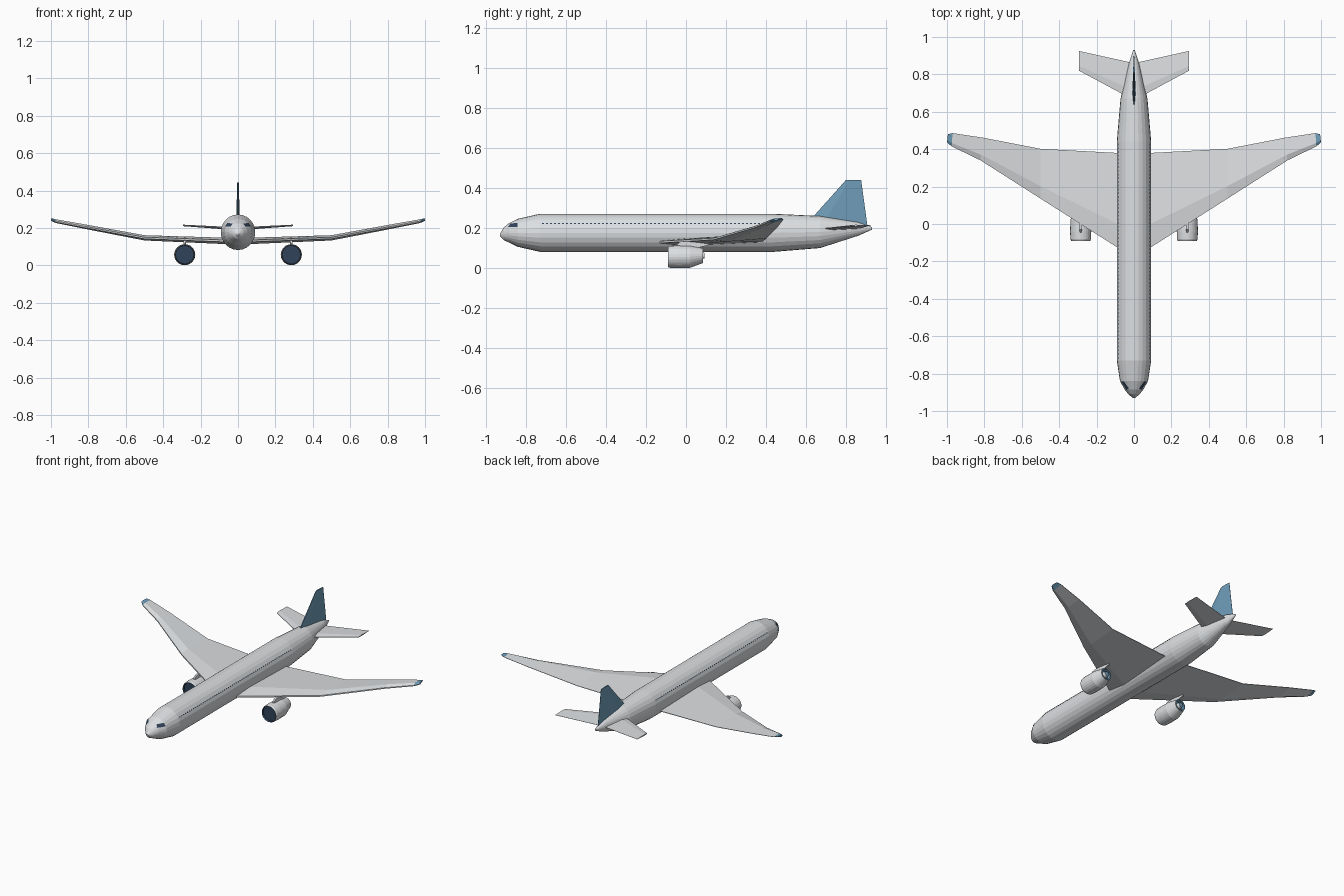
import bpy
import bmesh
from math import sin, cos, pi, sqrt
from mathutils import Vector

old = bpy.data.objects.get("Cube")
if old:
    bpy.data.objects.remove(old, do_unlink=True)


def material(name, r, g, b):
    m = bpy.data.materials.new(name)
    m.use_nodes = True
    m.diffuse_color = (r, g, b, 1)
    m.node_tree.nodes["Principled BSDF"].inputs["Base Color"].default_value = (r, g, b, 1)
    return m


WHITE = material("pale grey paint", 0.72, 0.74, 0.76)
BLUE = material("blue paint", 0.16, 0.34, 0.49)
NAVY = material("dark navy", 0.03, 0.055, 0.1)
PALETTE = [WHITE, BLUE, NAVY]


def finish(name, bm, mirror=False):
    mesh = bpy.data.meshes.new(name)
    bm.to_mesh(mesh)
    bm.free()
    for m in PALETTE:
        mesh.materials.append(m)
    obj = bpy.data.objects.new(name, mesh)
    bpy.context.collection.objects.link(obj)
    if mirror:
        obj.modifiers.new("mirror", "MIRROR").use_mirror_merge = False
    return obj


def loft(name, rings, colours, mirror=False):
    """Skin between rings; colours holds one index per span, then the end cap."""
    bm = bmesh.new()
    loops = [[bm.verts.new(p) for p in ring] for ring in rings]
    n = len(loops[0])
    for a, b, c in zip(loops, loops[1:], colours):
        for i in range(n):
            j = (i + 1) % n
            bm.faces.new((a[i], a[j], b[j], b[i])).material_index = c
    bm.faces.new(loops[0][::-1]).material_index = colours[0]
    bm.faces.new(loops[-1]).material_index = colours[-1]
    bmesh.ops.recalc_face_normals(bm, faces=bm.faces)
    return finish(name, bm, mirror)


def ellipse(x, y, z, rx, rz, n=24):
    return [(x + rx * cos(2 * pi * i / n), y, z + rz * sin(2 * pi * i / n)) for i in range(n)]


def foil(lead, trail, thick, up=(0, 0, 1)):
    """Blade section with its ridge near the leading edge."""
    lead, trail, up = Vector(lead), Vector(trail), Vector(up) * thick / 2
    ridge = lead.lerp(trail, 0.25)
    return [lead + up * 0.3, ridge + up, trail + up * 0.1,
            trail - up * 0.1, ridge - up, lead - up * 0.3]


# Fuselage stations: y, centre z, half width, half height
BODY = [(-0.93, 0.166, 0.006, 0.006), (-0.91, 0.172, 0.03, 0.032),
        (-0.885, 0.177, 0.05, 0.048), (-0.84, 0.177, 0.075, 0.07),
        (-0.73, 0.177, 0.092, 0.095), (0.44, 0.177, 0.092, 0.095),
        (0.67, 0.181, 0.072, 0.08), (0.86, 0.196, 0.027, 0.034),
        (0.93, 0.199, 0.004, 0.006)]
loft("fuselage", [ellipse(0, *s) for s in BODY], [0] * len(BODY))


def skin(y, z):
    """Point just outside the fuselage at a given y and z."""
    for a, b in zip(BODY, BODY[1:]):
        if a[0] <= y <= b[0]:
            t = (y - a[0]) / (b[0] - a[0])
            zc, rx, rz = [p + (q - p) * t for p, q in zip(a[1:], b[1:])]
            k = min(1, abs(z - zc) / rz)
            return (rx * sqrt(1 - k * k) + 0.0015, y, z + 0.001)


def plate(bm, corners, steps=1):
    """Thin patch laid over the fuselage, corners as (y, z)."""
    c = [Vector(p) for p in corners]
    grid = [[bm.verts.new(skin(*c[0].lerp(c[1], u / steps).lerp(c[3].lerp(c[2], u / steps), v / steps)))
             for u in range(steps + 1)] for v in range(steps + 1)]
    for v in range(steps):
        for u in range(steps):
            f = bm.faces.new((grid[v][u], grid[v][u + 1], grid[v + 1][u + 1], grid[v + 1][u]))
            f.material_index = 2


# Cabin windows
bm = bmesh.new()
for i in range(58):
    y = -0.72 + i * 0.02
    plate(bm, [(y, 0.22), (y + 0.01, 0.22), (y + 0.01, 0.226), (y, 0.226)])
finish("cabin_windows", bm, True)

# Cockpit windows
bm = bmesh.new()
plate(bm, [(-0.889, 0.206), (-0.842, 0.206), (-0.842, 0.226), (-0.878, 0.222)], 6)
finish("cockpit_windows", bm, True)

# Wings with blue tips
loft("wing", [foil((0, -0.185, 0.13), (0, 0.375, 0.13), 0.036),
              foil((0.09, -0.125, 0.131), (0.09, 0.38, 0.133), 0.034),
              foil((0.5, 0.136, 0.146), (0.5, 0.402, 0.15), 0.028),
              foil((0.82, 0.34, 0.205), (0.81, 0.462, 0.212), 0.024),
              foil((0.975, 0.415, 0.234), (0.97, 0.486, 0.243), 0.02),
              foil((1.0, 0.436, 0.241), (0.995, 0.48, 0.25), 0.012)],
     [0, 0, 0, 0, 1, 1], True)

# Tail surfaces
loft("tailplane", [foil((0, 0.662, 0.195), (0, 0.86, 0.197), 0.016),
                   foil((0.295, 0.82, 0.213), (0.295, 0.925, 0.215), 0.008)], [0, 0], True)
loft("tail_fin", [foil((0, 0.62, 0.24), (0, 0.908, 0.2), 0.018, (1, 0, 0)),
                  foil((0, 0.8, 0.442), (0, 0.875, 0.442), 0.01, (1, 0, 0))], [1, 1])

# Engines: from the fan face out over the lip, back, and into the nozzle
EX = 0.285
ENGINE = [(-0.075, 0.057, 0.049), (-0.09, 0.057, 0.051), (-0.08, 0.057, 0.055),
          (-0.04, 0.057, 0.0565), (0.02, 0.057, 0.055), (0.085, 0.063, 0.037),
          (0.085, 0.063, 0.03), (0.065, 0.063, 0.028), (0.07, 0.063, 0.019),
          (0.092, 0.063, 0.014)]
loft("engine", [ellipse(EX, y, z, r, r) for y, z, r in ENGINE],
     [2, 0, 0, 0, 0, 1, 1, 1, 0, 1], True)

# Engine pylons
loft("engine_pylon", [[(EX + s * w, y, z) for s, z in ((-1, lo), (1, lo), (1, hi), (-1, hi))]
                      for y, w, lo, hi in ((-0.045, 0.004, 0.1, 0.116), (-0.03, 0.007, 0.1, 0.132),
                                           (0.03, 0.007, 0.095, 0.138), (0.11, 0.004, 0.115, 0.138))],
     [0, 0, 0, 0], True)
